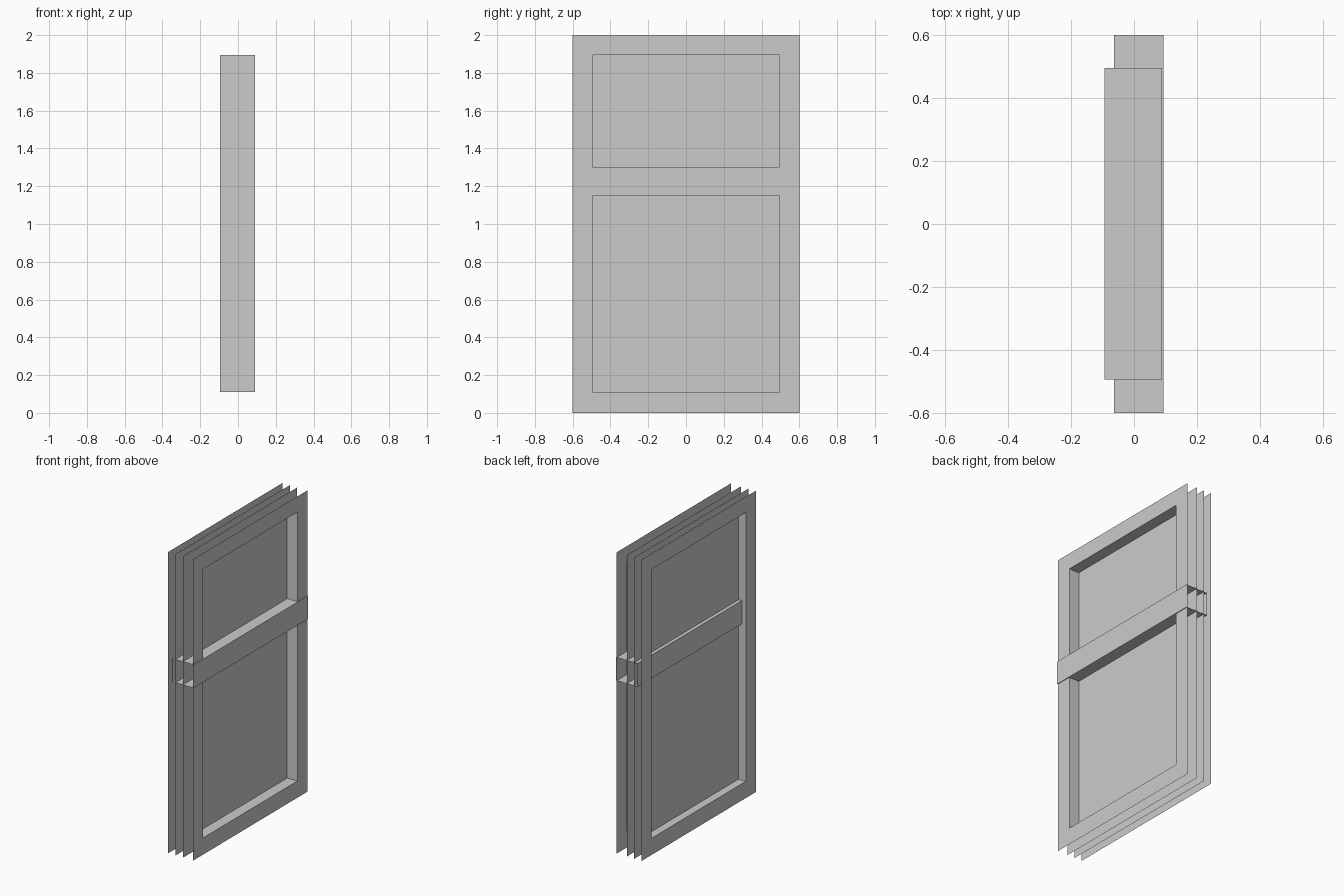
import bpy
import bmesh

if "Cube" in bpy.data.objects:
    bpy.data.objects.remove(bpy.data.objects["Cube"])

HALF_W, HEIGHT = 0.6, 2.0          # outer sheet size
Y0, Y1, Z0, Z1 = -0.494, 0.495, 0.111, 1.895   # opening
X_BACK, X_FRONT = -0.094, 0.089    # outer faces


def rect(bm, x, y0, y1, z0, z1):
    """Four corner vertices of an upright rectangle facing x."""
    return [bm.verts.new((x, y, z)) for y, z in
            ((y0, z0), (y1, z0), (y1, z1), (y0, z1))]


def bridge(bm, a, b, sides=range(4)):
    """Quads joining two four-cornered loops."""
    for i in sides:
        j = (i + 1) % 4
        bm.faces.new((a[i], a[j], b[j], b[i]))


def finish(bm, name):
    bmesh.ops.recalc_face_normals(bm, faces=bm.faces)
    mesh = bpy.data.meshes.new(name)
    bm.to_mesh(mesh)
    bm.free()
    obj = bpy.data.objects.new(name, mesh)
    bpy.context.collection.objects.link(obj)
    return obj


# Front and back frame sheets joined by the reveal of the opening
bm = bmesh.new()
inner = []
for x in (X_BACK, X_FRONT):
    outer = rect(bm, x, -HALF_W, HALF_W, 0, HEIGHT)
    hole = rect(bm, x, Y0, Y1, Z0, Z1)
    bridge(bm, outer, hole)
    inner.append(hole)
bridge(bm, *inner)
finish(bm, "frame")

# Two full panel sheets between the frame faces
for name, x in (("front_panel", 0.015), ("back_panel", -0.04)):
    bm = bmesh.new()
    corners = rect(bm, x, -HALF_W, HALF_W, 0, HEIGHT)
    bm.faces.new(corners if x > 0 else corners[::-1])
    finish(bm, name)

# Crossbar: open-ended sleeve running the full width
bm = bmesh.new()
back = rect(bm, -0.064, -HALF_W, HALF_W, 1.148, 1.302)
front = rect(bm, 0.094, -HALF_W, HALF_W, 1.148, 1.302)
bm.faces.new(back[::-1])
bm.faces.new(front)
bridge(bm, back, front, sides=(0, 2))
finish(bm, "crossbar")
